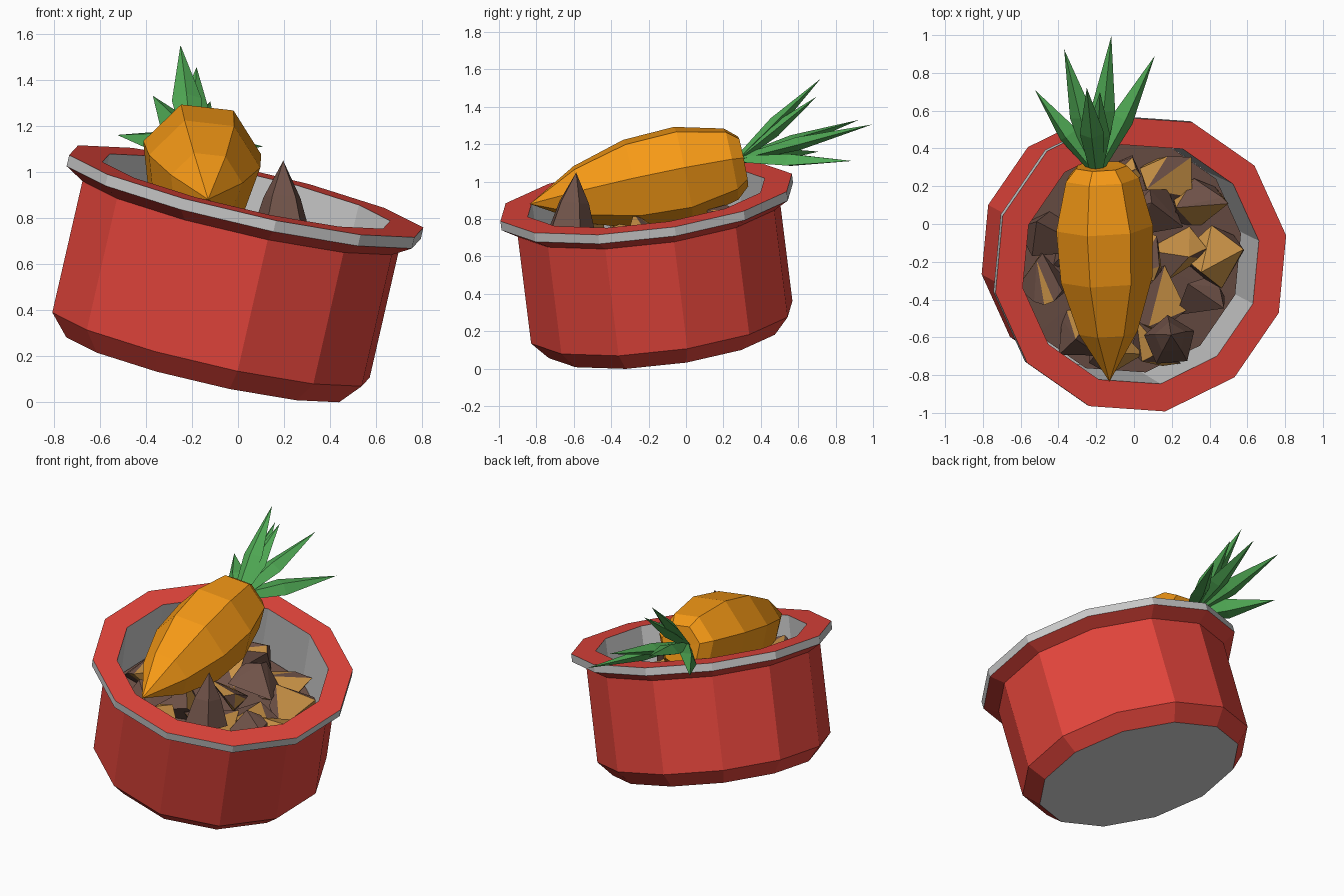
import bpy, bmesh, math, random
from mathutils import Vector, Matrix

if "Cube" in bpy.data.objects:
    bpy.data.objects.remove(bpy.data.objects["Cube"])

random.seed(5)


def material(name, rgb):
    m = bpy.data.materials.new(name)
    m.diffuse_color = (*rgb, 1)
    m.use_nodes = True
    m.node_tree.nodes["Principled BSDF"].inputs["Base Color"].default_value = m.diffuse_color
    return m


RED = material("red", (0.78, 0.06, 0.045))
ORANGE = material("orange", (0.92, 0.32, 0.008))
GREEN = material("green", (0.08, 0.40, 0.09))
BROWN = material("brown", (0.16, 0.085, 0.065))
TAN = material("tan", (0.57, 0.28, 0.06))


def finish(name, bm, mats, matrix):
    me = bpy.data.meshes.new(name)
    bm.to_mesh(me)
    bm.free()
    for m in mats:
        me.materials.append(m)
    ob = bpy.data.objects.new(name, me)
    ob.matrix_world = matrix
    bpy.context.collection.objects.link(ob)
    return ob


def frame(origin, axis):
    """Matrix carrying local z onto axis at origin."""
    q = Vector((0, 0, 1)).rotation_difference(Vector(axis).normalized())
    return Matrix.Translation(origin) @ q.to_matrix().to_4x4()


def lathe(name, profile, sides, matrix, mat=None, twist=0.0, flat=1.0):
    """Revolve (radius, height) points; flat squashes local y."""
    bm = bmesh.new()
    rings = []
    for r, h in profile:
        angles = [twist + math.tau * i / sides for i in range(sides)]
        rings.append([bm.verts.new((r * math.cos(a), flat * r * math.sin(a), h)) for a in angles])
    for lo, hi in zip(rings, rings[1:]):
        for i in range(sides):
            j = (i + 1) % sides
            bm.faces.new((lo[i], lo[j], hi[j], hi[i]))
    bmesh.ops.remove_doubles(bm, verts=bm.verts[:], dist=1e-5)
    return finish(name, bm, [mat] if mat else [], matrix)


# Tilted bowl: local origin is the centre of the rim's top plane
BOWL = frame((0.036, -0.213, 0.915), (0.222, -0.121, 0.967))
for name, profile, mat in (
    ("bowl_wall", [(0.632, -0.784), (0.717, -0.69), (0.717, -0.10), (0.80, -0.05)], RED),
    ("bowl_rim_band", [(0.80, -0.05), (0.80, 0)], None),
    ("bowl_rim_top", [(0.80, 0), (0.65, 0)], RED),
    ("bowl_lining", [(0.65, 0), (0.64, -0.60), (0, -0.60)], None),
    ("bowl_base", [(0, -0.784), (0.632, -0.784)], None),
):
    lathe(name, profile, 12, BOWL, mat, math.radians(10.3))


# Food filling: a bed of faceted chunks with a few tan faces
def chunk(name, x, y, h, size):
    bm = bmesh.new()
    for i in range(9):
        d = Vector([random.gauss(0, 1) for _ in range(3)]).normalized()
        bm.verts.new(Vector((d.x, d.y, d.z * 0.85)) * size * random.uniform(0.85, 1.1))
    res = bmesh.ops.convex_hull(bm, input=bm.verts[:])
    loose = [v for v in bm.verts if not v.link_faces]
    bmesh.ops.delete(bm, geom=loose, context='VERTS')
    bmesh.ops.recalc_face_normals(bm, faces=bm.faces[:])
    for f in bm.faces:
        f.material_index = 1 if random.random() < 0.33 else 0
    finish(name, bm, [BROWN, TAN], BOWL @ Matrix.Translation((x, y, h)))


for count, radius in ((1, 0), (6, 0.25), (11, 0.46)):
    for i in range(count):
        a = math.tau * i / count + random.uniform(-0.1, 0.1)
        chunk(f"food_chunk_{count}_{i}", radius * math.cos(a), radius * math.sin(a),
              -0.26 + random.uniform(-0.04, 0.04), random.uniform(0.16, 0.19))
lathe("food_bed", [(0.63, -0.34), (0, -0.32)], 12, BOWL, BROWN, math.radians(10.3))

# Upright pointed shard near the front
lathe("food_shard", [(0.14, 0), (0.085, 0.17), (0, 0.33)], 5,
      frame((0.19, -0.62, 0.72), (0.02, 0.1, 1)), BROWN, 0.4)

# Root vegetable lying across the bowl, tip to the front
lathe("root_vegetable",
      [(0, 0), (0.16, 0.27), (0.25, 0.56), (0.265, 0.84), (0.20, 1.10), (0.14, 1.165), (0, 1.16)],
      7, frame((-0.13, -0.835, 0.88), (-0.045, 1.135, 0.23)), ORANGE, math.radians(-4))

# Leaves fanning from the root's crown
CROWN = Vector((-0.20, 0.28, 1.12))
TIPS = [(-0.25, 0.72, 1.55), (-0.18, 0.70, 1.455), (-0.37, 0.925, 1.33),
        (-0.525, 0.71, 1.16), (0.11, 0.89, 1.11), (-0.12, 0.995, 1.305)]
for i, tip in enumerate(TIPS):
    d = Vector(tip) - CROWN
    lathe(f"leaf_{i}", [(0, 0), (0.035, 0.01), (0.065, d.length * 0.45), (0, d.length)],
          4, frame(CROWN, d), GREEN, 0, 0.55)
